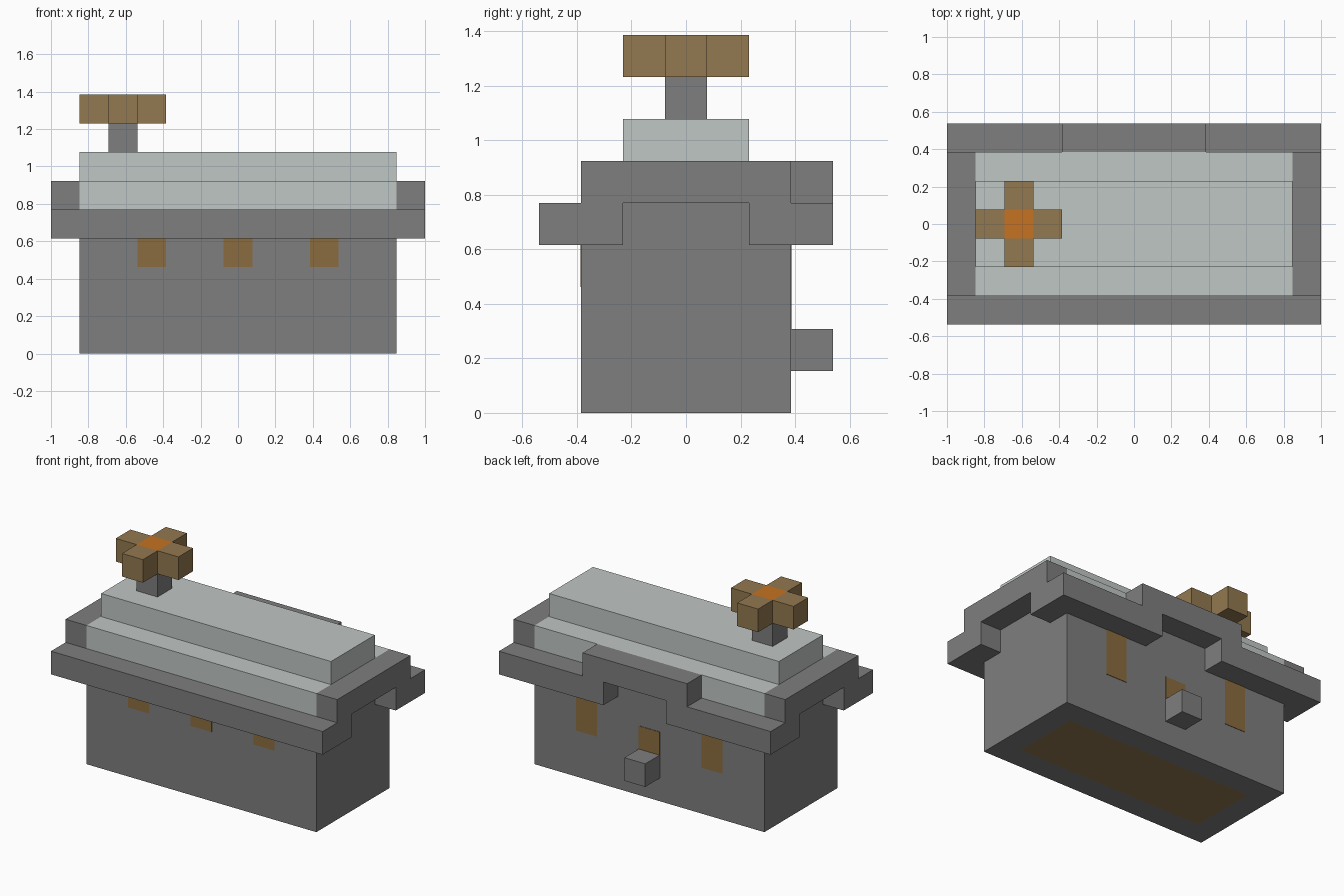
import bpy
import bmesh
from mathutils import Vector

U = 2 / 13  # one block of the model grid

if "Cube" in bpy.data.objects:
    bpy.data.objects.remove(bpy.data.objects["Cube"], do_unlink=True)


def material(name, rgb):
    mat = bpy.data.materials.new(name)
    mat.use_nodes = True
    mat.diffuse_color = (*rgb, 1)
    mat.node_tree.nodes["Principled BSDF"].inputs["Base Color"].default_value = (*rgb, 1)
    return mat


GREY = material("dark grey", (0.21, 0.21, 0.21))
PALE = material("pale grey", (0.53, 0.57, 0.56))
BROWN = material("brown", (0.29, 0.19, 0.08))
AMBER = material("amber brown", (0.26, 0.15, 0.05))
ORANGE = material("orange", (0.56, 0.17, 0.015))


def finish(bm, name, *mats):
    bmesh.ops.recalc_face_normals(bm, faces=bm.faces)
    mesh = bpy.data.meshes.new(name)
    bm.to_mesh(mesh)
    bm.free()
    for mat in mats:
        mesh.materials.append(mat)
    obj = bpy.data.objects.new(name, mesh)
    bpy.context.collection.objects.link(obj)
    return obj


def prism(name, mat, profile, axis, start, end):
    """Extrude a profile along x or y; profile points are (other axis, z) in blocks."""
    bm = bmesh.new()
    place = (lambda p: (start, p[0], p[1])) if axis == "x" else (lambda p: (p[0], start, p[1]))
    face = bm.faces.new([bm.verts.new(Vector(place(p)) * U) for p in profile])
    moved = bmesh.ops.extrude_face_region(bm, geom=[face], use_keep_orig=True)["geom"]
    step = Vector((end - start, 0, 0) if axis == "x" else (0, end - start, 0)) * U
    bmesh.ops.translate(bm, vec=step, verts=[v for v in moved if isinstance(v, bmesh.types.BMVert)])
    return finish(bm, name, mat)


def box(name, mat, x, y, z):
    return prism(name, mat, [(x[0], z[0]), (x[1], z[0]), (x[1], z[1]), (x[0], z[1])], "y", *y)


def mirrored(half):
    """Complete a symmetric outline from its positive half."""
    return half + [(-a, z) for a, z in reversed(half)]


# Main body with an inset panel underneath
body = box("body", GREY, (-5.5, 5.5), (-2.5, 2.5), (0, 5))
body.data.materials.append(BROWN)
bm = bmesh.new()
bm.from_mesh(body.data)
bottom = min(bm.faces, key=lambda f: f.calc_center_median().z)
bmesh.ops.inset_region(bm, faces=[bottom], thickness=U, use_even_offset=True)
bottom.material_index = 1
bm.to_mesh(body.data)
bm.free()

# Stepped lid
prism("lid", PALE, mirrored([(2.5, 5), (2.5, 6), (1.5, 6), (1.5, 7)]), "x", -5.5, 5.5)

# Rim: straight front, arched sides, arched back with a raised centre
box("front_rim", GREY, (-6.5, 6.5), (-3.5, -2.5), (4, 5))
side_outline = mirrored([(1.5, 5), (1.5, 4), (2.5, 4), (2.5, 6)])
prism("left_rim", GREY, side_outline, "x", 5.5, 6.5)
prism("right_rim", GREY, side_outline, "x", -6.5, -5.5)
back_outline = mirrored([(1.5, 5), (1.5, 4), (6.5, 4), (6.5, 5), (2.5, 5), (2.5, 6)])
prism("back_rim", GREY, back_outline, "y", 2.5, 3.5)

# Knob on the back
box("back_knob", GREY, (-0.5, 0.5), (2.5, 3.5), (1, 2))

# Small painted panels on the front and back
T = 0.02
for i, x in enumerate((-3, 0, 3)):
    span = (x - 0.5, x + 0.5)
    box(f"front_panel_{i + 1}", AMBER, span, (-2.5 - T, -2.5), (3, 4))
    box(f"back_panel_{i + 1}", AMBER, span, (2.5, 2.5 + T), (2, 3 if x == 0 else 4))

# Cross-shaped handle on a post
HX = -4
box("handle_post", GREY, (HX - 0.5, HX + 0.5), (-0.5, 0.5), (7, 8))
box("handle_centre", ORANGE, (HX - 0.5, HX + 0.5), (-0.5, 0.5), (8, 9))
for name, dx, dy in (("left", 1, 0), ("right", -1, 0), ("front", 0, -1), ("back", 0, 1)):
    cx = HX + dx
    box(f"handle_{name}_arm", BROWN, (cx - 0.5, cx + 0.5), (dy - 0.5, dy + 0.5), (8, 9))
